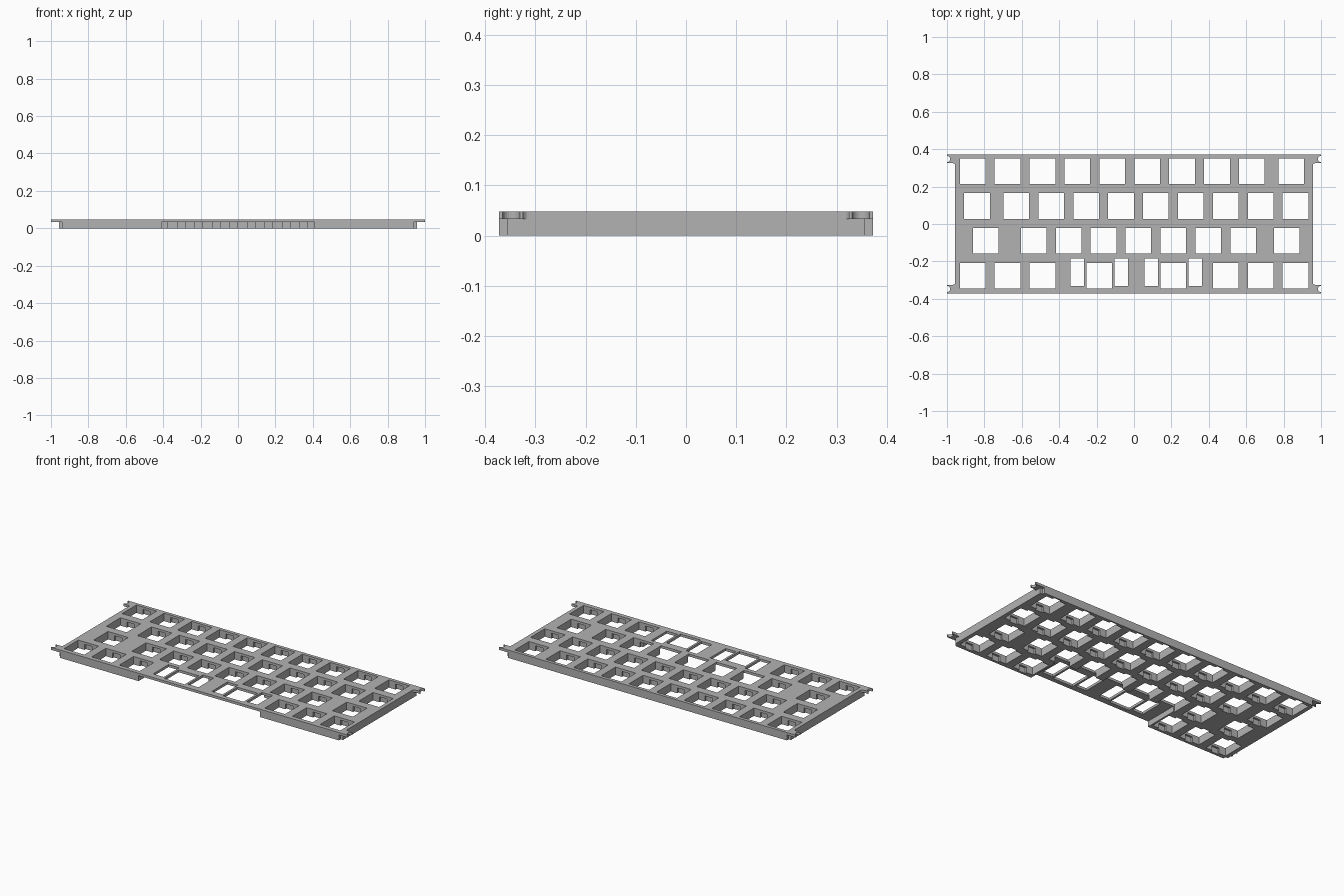
import bpy, bmesh, math

cube = bpy.data.objects.get("Cube")
if cube:
    bpy.data.objects.remove(cube, do_unlink=True)

grey = bpy.data.materials.new("plain grey")
grey.use_nodes = True
colour = (0.45, 0.45, 0.45, 1)
grey.diffuse_color = colour
grey.node_tree.nodes["Principled BSDF"].inputs["Base Color"].default_value = colour

TOP, LIP = 0.048, 0.033      # top surface and underside of the thin layer
HALF_X, HALF_Y = 0.956, 0.372
UNIT, HOLE = 0.1866, 0.137   # key pitch and switch opening


def add_prism(bm, points, z0, z1):
    """Extrude an outline from z0 to z1."""
    face = bm.faces.new([bm.verts.new((x, y, z0)) for x, y in points])
    new = bmesh.ops.extrude_face_region(bm, geom=[face])["geom"]
    verts = [v for v in new if isinstance(v, bmesh.types.BMVert)]
    bmesh.ops.translate(bm, verts=verts, vec=(0, 0, z1 - z0))


def rect(cx, cy, w, h):
    return [(cx + sx * w / 2, cy + sy * h / 2)
            for sx, sy in ((-1, -1), (1, -1), (1, 1), (-1, 1))]


def make(name, outlines, z0, z1, helper=False):
    bm = bmesh.new()
    for points in outlines:
        add_prism(bm, points, z0, z1)
    bmesh.ops.recalc_face_normals(bm, faces=bm.faces[:])
    mesh = bpy.data.meshes.new(name)
    bm.to_mesh(mesh)
    bm.free()
    mesh.materials.append(grey)
    obj = bpy.data.objects.new(name, mesh)
    bpy.context.collection.objects.link(obj)
    obj.hide_render = helper
    return obj


# Key positions from key widths, back row first
rows = [
    [1] * 9 + [1.25],
    [1.25] + [1] * 9,
    [1.75] + [1] * 7 + [1.5],
    [1] * 3 + [2.25, 2] + [1] * 3,
]
openings, clips = [], []
for r, widths in enumerate(rows):
    y = 0.283 - r * UNIT
    x = -HALF_X
    for w in widths:
        cx = x + w * UNIT / 2
        x += w * UNIT
        openings.append(rect(cx, y, HOLE, HOLE))
        if w < 2:
            clips.append(rect(cx, y, 0.05, HOLE + 0.024))
        else:
            # Stabiliser slots beside the wide keys
            for side in (-1, 1):
                openings.append(rect(cx + side * 0.117, y + 0.018, 0.072, 0.148))

corners = [(sx, sy) for sx in (-1, 1) for sy in (-1, 1)]
reliefs = [rect(sx * 0.965, sy * 0.38, 0.05, 0.05) for sx, sy in corners]

# Main plate with its cutters
plate = make("key_plate", [rect(0, 0, 2 * HALF_X, 2 * HALF_Y)], 0, TOP)
cutters = [
    make("opening_cutter", openings, -0.02, 0.07, True),
    make("clip_notch_cutter", clips, -0.03, LIP, True),
    make("front_recess_cutter", [rect(0, -0.275, 0.82, 0.25)], -0.04, LIP, True),
    make("corner_relief_cutter", reliefs, -0.05, LIP, True),
]
bpy.context.view_layer.objects.active = plate
plate.select_set(True)
for cutter in cutters:
    mod = plate.modifiers.new(cutter.name, "BOOLEAN")
    mod.operation = "DIFFERENCE"
    mod.solver = "EXACT"
    mod.object = cutter
    bpy.ops.object.modifier_apply(modifier=mod.name)
for cutter in cutters:
    bpy.data.objects.remove(cutter, do_unlink=True)

# Corner mounting tabs: half-round screw notch and filleted root
tab = [(HALF_X, HALF_Y), (1, HALF_Y)]
for i in range(13):
    a = math.pi / 2 + math.pi * i / 12
    tab.append((1 + 0.017 * math.cos(a), 0.348 + 0.017 * math.sin(a)))
tab.append((1, 0.325))
for i in range(6):
    a = math.pi / 2 + math.pi / 2 * i / 5
    tab.append((HALF_X + 0.012 + 0.012 * math.cos(a), 0.313 + 0.012 * math.sin(a)))
for sx, sy in corners:
    name = ("back" if sy > 0 else "front") + ("_left" if sx > 0 else "_right") + "_tab"
    make(name, [[(sx * x, sy * y) for x, y in tab]], LIP, TOP)
